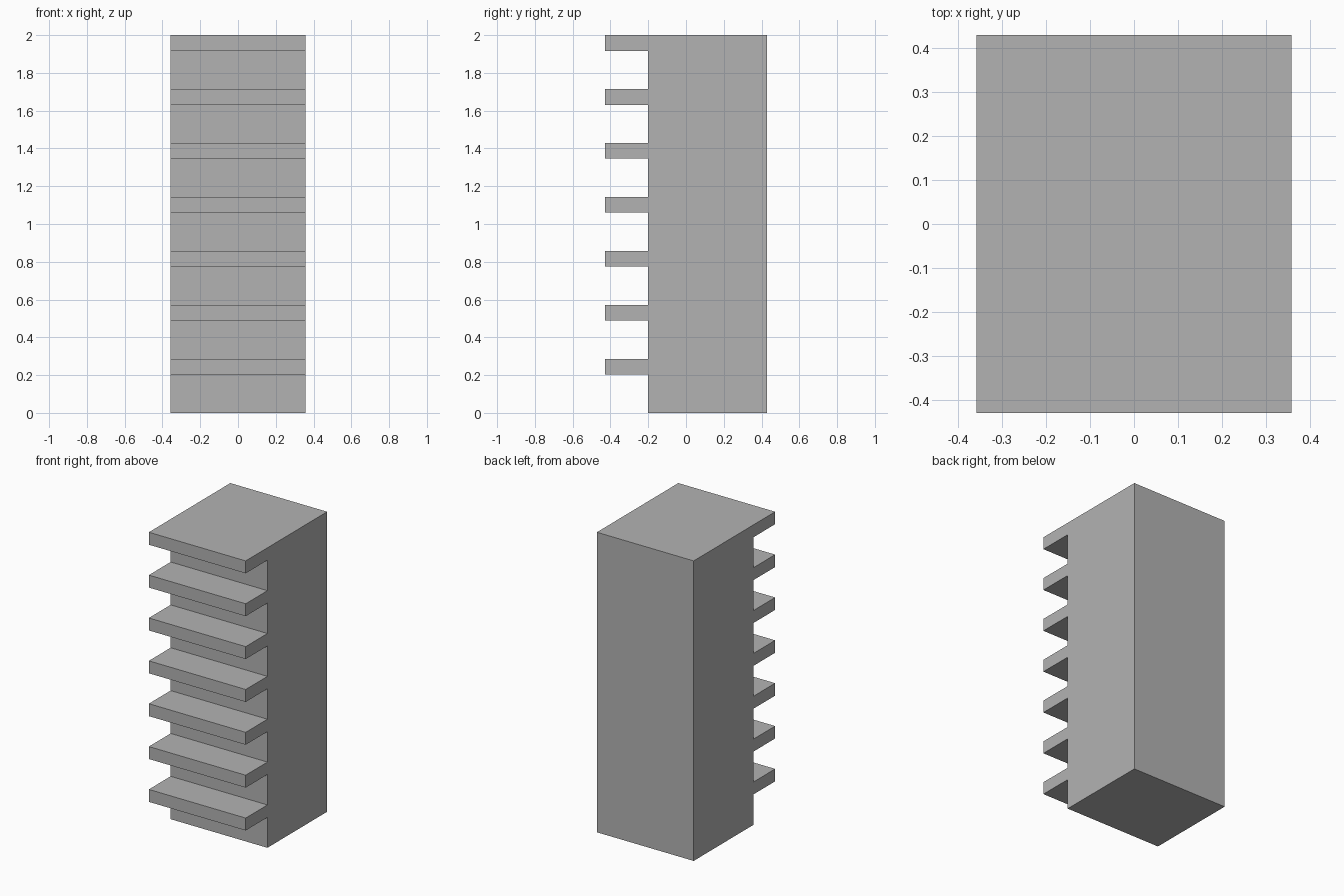
import bpy
import bmesh

cube = bpy.data.objects.get("Cube")
if cube:
    bpy.data.objects.remove(cube, do_unlink=True)

# Overall proportions
FLOORS = 7
FLOOR_HEIGHT = 2 / FLOORS
SLAB = 0.083
HALF_WIDTH = 0.357
BACK, WALL, EDGE = 0.429, -0.2, -0.429

# Plain concrete colour
concrete = bpy.data.materials.new("concrete grey")
concrete.use_nodes = True
grey = (0.45, 0.45, 0.45, 1)
concrete.diffuse_color = grey
concrete.node_tree.nodes["Principled BSDF"].inputs["Base Color"].default_value = grey

# Side profile: straight back, one projecting balcony slab per floor
profile = [(BACK, 0), (WALL, 0)]
for floor in range(1, FLOORS + 1):
    top = floor * FLOOR_HEIGHT
    profile += [(WALL, top - SLAB), (EDGE, top - SLAB), (EDGE, top)]
    if floor < FLOORS:
        profile.append((WALL, top))
profile.append((BACK, 2))

# Extrude the profile across the width
bm = bmesh.new()
side = bm.faces.new([bm.verts.new((-HALF_WIDTH, y, z)) for y, z in profile])
result = bmesh.ops.extrude_face_region(bm, geom=[side], use_keep_orig=True)
moved = [v for v in result["geom"] if isinstance(v, bmesh.types.BMVert)]
bmesh.ops.translate(bm, verts=moved, vec=(2 * HALF_WIDTH, 0, 0))
bmesh.ops.recalc_face_normals(bm, faces=bm.faces)

mesh = bpy.data.meshes.new("balcony_tower")
bm.to_mesh(mesh)
bm.free()
mesh.materials.append(concrete)
tower = bpy.data.objects.new("balcony_tower", mesh)
bpy.context.collection.objects.link(tower)
